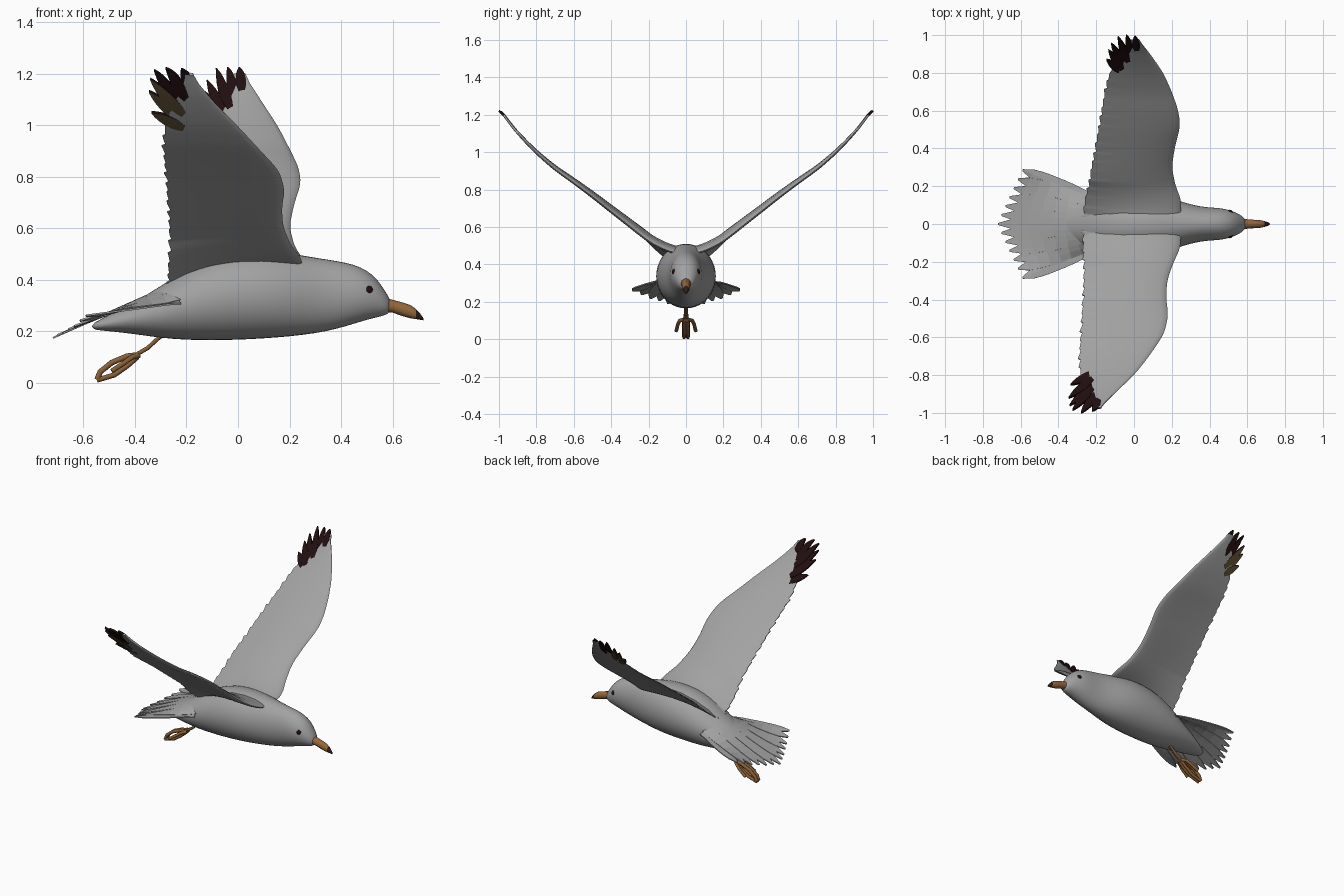
import bpy, bmesh, math
from mathutils import Vector

if "Cube" in bpy.data.objects:
    bpy.data.objects.remove(bpy.data.objects["Cube"])

def material(name, rgb):
    m = bpy.data.materials.new(name)
    m.diffuse_color = (*rgb, 1)
    m.use_nodes = True
    m.node_tree.nodes["Principled BSDF"].inputs["Base Color"].default_value = m.diffuse_color
    return m

PLUMAGE = material("pale_grey_plumage", (0.36, 0.36, 0.36))
DARK = material("dark_wing_tip", (0.016, 0.0045, 0.005))
OLIVE = material("olive_underside_tip", (0.105, 0.072, 0.033))
BEAK = material("orange_beak", (0.31, 0.14, 0.045))
BEAK_TIP = material("dark_beak_tip", (0.03, 0.012, 0.008))
LEG = material("brown_orange_leg", (0.25, 0.115, 0.04))
EYE = material("dark_red_eye", (0.018, 0.004, 0.005))

def finish(bm, name, mats, angle=None, recalc=True):
    if recalc:
        bmesh.ops.recalc_face_normals(bm, faces=bm.faces)
    me = bpy.data.meshes.new(name)
    bm.to_mesh(me)
    bm.free()
    ob = bpy.data.objects.new(name, me)
    bpy.context.collection.objects.link(ob)
    for m in mats:
        me.materials.append(m)
    if angle:
        bpy.ops.object.select_all(action='DESELECT')
        ob.select_set(True)
        bpy.context.view_layer.objects.active = ob
        bpy.ops.object.shade_smooth_by_angle(angle=math.radians(angle))
    return ob

def skin(bm, rings):
    """Join closed rings of points into a capped tube."""
    vs = [[bm.verts.new(p) for p in r] for r in rings]
    n = len(vs[0])
    for a, b in zip(vs, vs[1:]):
        for i in range(n):
            bm.faces.new((a[i], a[(i + 1) % n], b[(i + 1) % n], b[i]))
    bm.faces.new(vs[0])
    bm.faces.new(vs[-1])

def ellipses(sections, n):
    """Sections are (x, bottom z, top z, half width)."""
    rings = []
    for x, lo, hi, w in sections:
        rings.append([Vector((x, w * math.cos(2 * math.pi * i / n),
                              (lo + hi) / 2 + (hi - lo) / 2 * math.sin(2 * math.pi * i / n)))
                      for i in range(n)])
    return rings

def lerp_table(table, y, k):
    y = min(max(y, table[0][0]), table[-1][0])
    for a, b in zip(table, table[1:]):
        if y <= b[0]:
            return a[k] + (b[k] - a[k]) * (y - a[0]) / (b[0] - a[0])
    return table[-1][k]

def smooth(table, y, k=1):
    return sum(lerp_table(table, y + d, k) for d in (-0.03, -0.01, 0.01, 0.03)) / 4

# Body and head
bm = bmesh.new()
skin(bm, ellipses([(0.592, .275, .322, .022), (0.575, .262, .350, .042), (0.54, .253, .405, .062),
                   (0.50, .243, .438, .077), (0.45, .227, .461, .087), (0.38, .206, .475, .089),
                   (0.30, .189, .487, .104), (0.20, .177, .505, .138), (0.10, .169, .515, .159),
                   (0.0, .164, .512, .163), (-0.1, .162, .49, .161), (-0.2, .164, .445, .150),
                   (-0.3, .172, .375, .128), (-0.4, .188, .316, .10), (-0.5, .200, .262, .062),
                   (-0.57, .205, .230, .025)], 20))
body = finish(bm, "body", [PLUMAGE], 180)
body.modifiers.new("smooth", 'SUBSURF').levels = 1

# Beak with dark hooked tip
bm = bmesh.new()
skin(bm, ellipses([(0.56, .272, .332, .030), (0.60, .272, .322, .025), (0.64, .258, .311, .022),
                   (0.67, .250, .301, .020), (0.69, .247, .287, .016), (0.708, .244, .267, .010),
                   (0.72, .242, .250, .003)], 12))
for f in bm.faces:
    f.material_index = int(f.calc_center_median().x > 0.69)
finish(bm, "beak", [BEAK, BEAK_TIP], 50)

# Eyes
for side, label in ((1, "left"), (-1, "right")):
    bm = bmesh.new()
    bmesh.ops.create_uvsphere(bm, u_segments=14, v_segments=8, radius=0.017)
    bmesh.ops.translate(bm, verts=bm.verts, vec=(0.507, side * 0.059, 0.36))
    finish(bm, label + "_eye", [EYE], 180)

# Wings: height along the span, then leading and trailing edge for each side
HEIGHT = [(0.03, .465), (.12, .492), (.2, .535), (.3, .613), (.4, .69), (.5, .768), (.6, .842),
          (.7, .912), (.8, .998), (.88, 1.08), (.94, 1.15), (1.0, 1.235)]
LEFT = [(.03, .25, -.27), (.13, .25, -.26), (.2, .22, -.24), (.3, .20, -.225), (.4, .215, -.205),
        (.52, .245, -.185), (.6, .235, -.17), (.7, .20, -.155), (.8, .155, -.13), (.88, .10, -.08),
        (.94, .055, -.03), (.975, .02, -.01)]
RIGHT = [(.03, .25, -.27), (.13, .245, -.27), (.2, .21, -.265), (.3, .175, -.265), (.4, .17, -.27),
         (.48, .182, -.275), (.58, .16, -.28), (.7, .08, -.29), (.8, .00, -.285), (.88, -.085, -.25),
         (.94, -.145, -.22), (.975, -.185, -.205)]
CHORD = [0, .02, .07, .16, .3, .5, .7, .88, 1]

def wing(edges, side, name):
    rings = []
    N = 126
    for j in range(N + 1):
        y = .03 + (.975 - .03) * j / N
        le, te = smooth(edges, y, 1), smooth(edges, y, 2)
        # saw-toothed feather ends along the trailing edge
        saw = ((y * 21) % 1 - .5) * (.012 + .006 * math.sin(y * 37))
        z = smooth(HEIGHT, y)
        thick = .003 + .021 * max(0, 1 - y) ** .7
        drop = .075 * max(0, 1 - (y - .03) / .2)
        top, bottom = [], []
        for c in CHORD:
            x = le + (te - le) * c - (saw * min(1, max(0, (.93 - y) * 8)) if c == 1 else 0)
            t = thick * 2.2 * math.sqrt(c) * (1 - c) + .0025 * (c > 0)
            zc = z + .03 * (1 - y) * (4 * c * (1 - c) - .4) - drop * c * c
            for sign, lst in ((1, top), (-1, bottom)):
                lst.append(Vector((x, side * (y - sign * t * .62), zc + sign * t * .78)))
        rings.append(top + bottom[:0:-1])
    bm = bmesh.new()
    skin(bm, rings)
    finish(bm, name, [PLUMAGE], 50)

wing(LEFT, 1, "left_wing")
wing(RIGHT, -1, "right_wing")

# Feathers: leaf shapes laid on a surface given by a function of (x, y)
BLUNT = [.7, .85, .95, 1, 1, .95, .75, .15]
POINTED = [.6, .85, 1, 1, .9, .72, .45, .08]

def feather(bm, surf, a, b, w, shape, mat=0):
    a, b = Vector(a), Vector(b)
    d = (b - a).normalized()
    n = Vector((-d.y, d.x))
    rows = []
    for i, s in enumerate(shape):
        p = a.lerp(b, i / (len(shape) - 1))
        rows.append([bm.verts.new(surf(*(p + n * w * s * k))) for k in (-1, 0, 1)])
    for r, q in zip(rows, rows[1:]):
        for k in (0, 1):
            f = bm.faces.new((r[k], r[k + 1], q[k + 1], q[k]))
            f.material_index = mat
            f.normal_update()
            if f.normal.z < 0:
                f.normal_flip()

def thicken(ob, t, offset, mat_offset=0):
    m = ob.modifiers.new("thickness", 'SOLIDIFY')
    m.thickness, m.offset, m.material_offset = t, offset, mat_offset

# Dark primaries at the wing tips, the inner ones olive underneath
LEFT_TIPS = [((-.07, .81), (-.145, .87)), ((-.06, .82), (-.135, .92)), ((-.05, .84), (-.12, .955)),
             ((-.03, .86), (-.085, .99)), ((-.01, .89), (-.04, 1.0)), ((.015, .92), (.005, .995))]
RIGHT_TIPS = [((-.21, .79), (-.335, .85)), ((-.22, .82), (-.345, .92)), ((-.21, .845), (-.34, .96)),
              ((-.22, .87), (-.325, .985)), ((-.20, .90), (-.28, 1.0)), ((-.185, .93), (-.22, .99))]
for side, tips, label in ((1, LEFT_TIPS, "left"), (-1, RIGHT_TIPS, "right")):
    bm = bmesh.new()
    for i, (a, b) in enumerate(tips):
        lift = .004 * (i % 2)
        feather(bm, lambda x, y: Vector((x, side * y, smooth(HEIGHT, y) + lift)), a, b, .02,
                POINTED, 0 if i < 3 else 2)
    thicken(finish(bm, label + "_wing_tip_feathers", [DARK, OLIVE, DARK], recalc=False), .012, 0, 1)

# Tail fan
def tail_surface(x, y):
    u = min(max((-.25 - x) / .47, 0), 1)
    t = min(abs(y) / (.15 + .19 * u), 1)
    return Vector((x, y, .385 - .208 * u - .075 * t * t * (1 - u) + .07 * t ** 3 * u))

bm = bmesh.new()
COUNT = 13
for i in range(COUNT):
    t = 2 * i / (COUNT - 1) - 1
    lift = Vector((0, 0, .003 * (i % 2)))
    feather(bm, lambda x, y: tail_surface(x, y) + lift,
            (-.23, .14 * t), (-.72 + .13 * abs(t) ** 1.1, .285 * t), .034, BLUNT)
thicken(finish(bm, "tail_feathers", [PLUMAGE], recalc=False), .007, -1)

# Legs and feet trailing behind
def tube(name, pts, r):
    cu = bpy.data.curves.new(name, 'CURVE')
    cu.dimensions = '3D'
    cu.bevel_depth, cu.bevel_resolution, cu.use_fill_caps = r, 2, True
    sp = cu.splines.new('POLY')
    sp.points.add(len(pts) - 1)
    for p, q in zip(sp.points, pts):
        p.co = (*q, 1)
    cu.materials.append(LEG)
    ob = bpy.data.objects.new(name, cu)
    bpy.context.collection.objects.link(ob)
    bpy.ops.object.select_all(action='DESELECT')
    ob.select_set(True)
    bpy.context.view_layer.objects.active = ob
    bpy.ops.object.convert(target='MESH')

for s, label in ((1, "left"), (-1, "right")):
    tube(label + "_leg", [(-.27, s * .005, .20), (-.31, s * .004, .172), (-.35, s * .004, .135),
                          (-.41, s * .008, .10)], .008)
    tube(label + "_upper_toe", [(-.385, s * .009, .108), (-.43, s * .011, .103), (-.49, s * .011, .078),
                                (-.535, s * .011, .042), (-.547, s * .010, .012)], .011)
    tube(label + "_lower_toe", [(-.39, s * .009, .10), (-.43, s * .010, .065), (-.48, s * .010, .03),
                                (-.548, s * .010, .010)], .010)
    tube(label + "_outer_toe", [(-.385, s * .01, .105), (-.41, s * .034, .10), (-.44, s * .044, .078),
                                (-.49, s * .052, .045)], .010)
